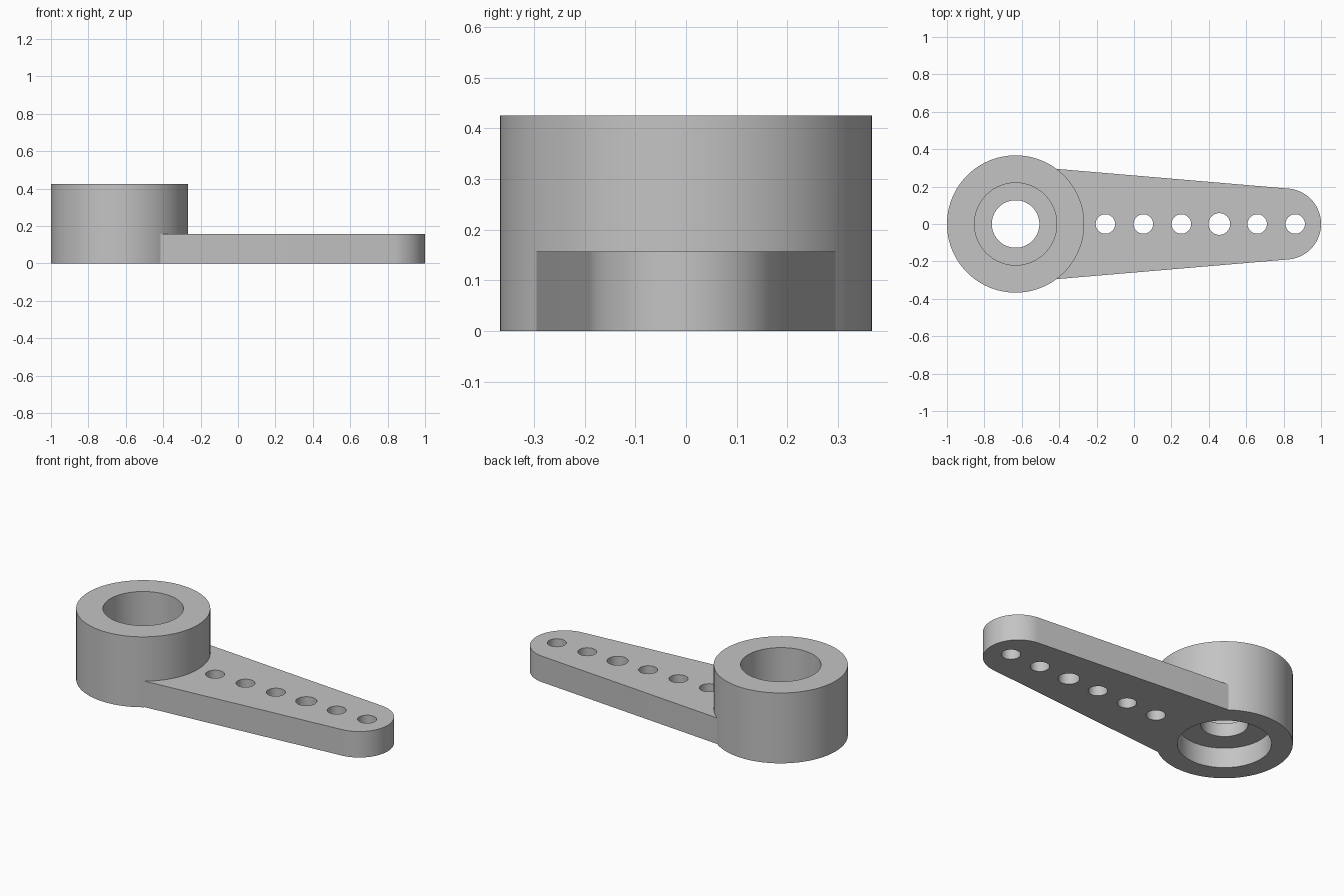
import bpy
import bmesh
from math import atan2, cos, sin, pi, radians

cube = bpy.data.objects.get("Cube")
if cube:
    bpy.data.objects.remove(cube, do_unlink=True)

HUB_X, HUB_R, HUB_H = -0.633, 0.367, 0.425
ARM_H = 0.157
TIP_X, TIP_R = 0.81, 0.19

grey = bpy.data.materials.new("light grey plastic")
grey.use_nodes = True
grey.diffuse_color = (0.55, 0.55, 0.55, 1)
grey.node_tree.nodes["Principled BSDF"].inputs["Base Color"].default_value = (0.55, 0.55, 0.55, 1)


def prism(name, outline, z0, z1):
    """Extrude a flat outline from z0 to z1."""
    bm = bmesh.new()
    base = bm.faces.new([bm.verts.new((x, y, z0)) for x, y in outline])
    top = bmesh.ops.extrude_face_region(bm, geom=[base])["geom"]
    bmesh.ops.translate(bm, vec=(0, 0, z1 - z0),
                        verts=[v for v in top if isinstance(v, bmesh.types.BMVert)])
    bmesh.ops.recalc_face_normals(bm, faces=bm.faces)
    mesh = bpy.data.meshes.new(name)
    bm.to_mesh(mesh)
    bm.free()
    mesh.materials.append(grey)
    obj = bpy.data.objects.new(name, mesh)
    bpy.context.collection.objects.link(obj)
    return obj


def circle(x, r, sides):
    return [(x + r * cos(2 * pi * i / sides), r * sin(2 * pi * i / sides)) for i in range(sides)]


def combine(target, other, operation):
    """Apply a boolean and discard the helper."""
    other.hide_render = True
    mod = target.modifiers.new(operation, "BOOLEAN")
    mod.operation, mod.solver, mod.object = operation, "EXACT", other
    bpy.context.view_layer.objects.active = target
    bpy.ops.object.modifier_apply(modifier=mod.name)
    bpy.data.objects.remove(other, do_unlink=True)


# Solid hub
horn = prism("lever_arm_with_hub", circle(HUB_X, HUB_R, 96), 0, HUB_H)

# Tapered arm with a rounded tip, its root buried in the hub
taper = atan2(0.105, 1.24)
start = pi / 2 - taper
tip = [(TIP_X + TIP_R * cos(a), TIP_R * sin(a))
       for a in (-start + 2 * start * i / 40 for i in range(41))]
arm = prism("arm", [(-0.5, -0.302)] + tip + [(-0.5, 0.302)], 0, ARM_H)
combine(horn, arm, "UNION")

# Hub bores: lower recess, centre hole through the web, upper recess
for radius, low, high in ((0.253, -0.1, 0.12), (0.127, -0.1, 0.6), (0.22, 0.2, 0.6)):
    combine(horn, prism("bore", circle(HUB_X, radius, 72), low, high), "DIFFERENCE")

# Row of linkage holes, the fourth slightly larger
for i in range(6):
    radius = 0.058 if i == 3 else 0.052
    hole = prism("hole", circle(-0.153 + 0.203 * i, radius, 40), -0.1, 0.3)
    combine(horn, hole, "DIFFERENCE")

# Smooth round walls with crisp rims
bpy.ops.object.select_all(action="DESELECT")
horn.select_set(True)
bpy.context.view_layer.objects.active = horn
bpy.ops.object.shade_smooth_by_angle(angle=radians(30))
